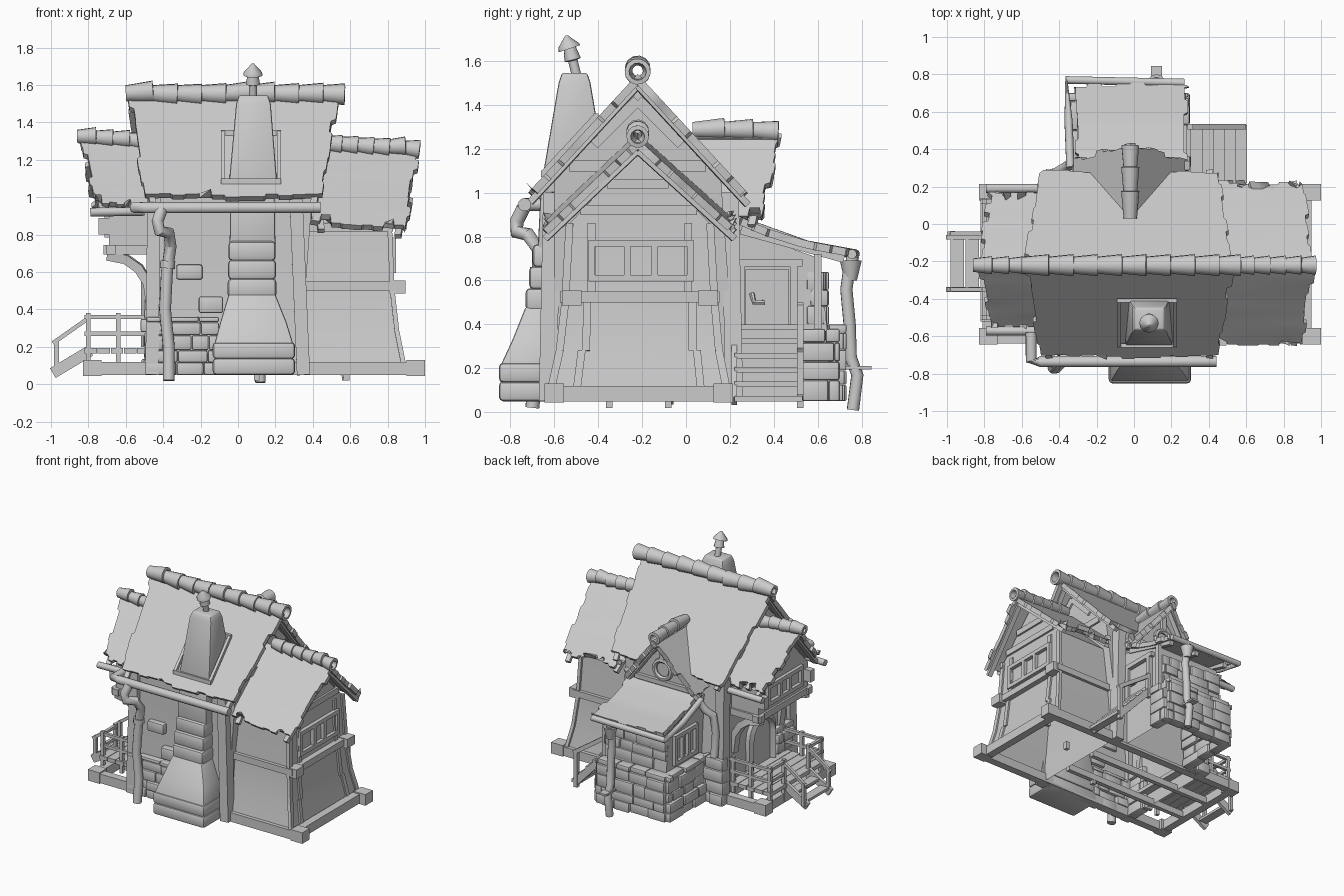
import bpy, bmesh, math, random
from mathutils import Vector as V, Matrix

random.seed(4)
if "Cube" in bpy.data.objects:
    bpy.data.objects.remove(bpy.data.objects["Cube"])
grey = bpy.data.materials.new("plain grey")
grey.use_nodes = True
grey.diffuse_color = (0.6, 0.6, 0.6, 1)
grey.node_tree.nodes["Principled BSDF"].inputs["Base Color"].default_value = (0.6, 0.6, 0.6, 1)
made = []


def finish(name, bm, bevel=0, thick=0):
    me = bpy.data.meshes.new(name)
    bm.to_mesh(me)
    bm.free()
    me.materials.append(grey)
    ob = bpy.data.objects.new(name, me)
    bpy.context.collection.objects.link(ob)
    if thick:
        m = ob.modifiers.new("thickness", 'SOLIDIFY')
        m.thickness, m.offset = thick, -1
    if bevel:
        m = ob.modifiers.new("worn edges", 'BEVEL')
        m.width, m.segments = bevel, 2
    made.append(ob)
    return ob


def add_beam(bm, a, b, w, h):
    a, b = V(a), V(b)
    d = (b - a).normalized()
    ref = V((1, 0, 0)) if abs(d.z) > .8 else V((0, 0, 1))
    side = d.cross(ref).normalized()
    up = side.cross(d)
    rot = Matrix((side, d, up)).transposed().to_4x4()
    m = Matrix.Translation((a + b) / 2) @ rot @ Matrix.Diagonal((w, (b - a).length, h, 1))
    bmesh.ops.create_cube(bm, size=1, matrix=m)


def beams(name, items, w=.04, h=.04):
    bm = bmesh.new()
    for a, b in items:
        add_beam(bm, a, b, w, h)
    return finish(name, bm)


def add_box(bm, lo, hi):
    lo, hi = V(lo), V(hi)
    m = Matrix.Translation((lo + hi) / 2) @ Matrix.Diagonal((*(hi - lo), 1))
    bmesh.ops.create_cube(bm, size=1, matrix=m)


def boxes(name, items, bevel=0):
    bm = bmesh.new()
    for lo, hi in items:
        add_box(bm, lo, hi)
    return finish(name, bm, bevel)


def bridge(bm, rings, start=True, end=True):
    n = len(rings[0])
    for r, s in zip(rings, rings[1:]):
        for i in range(n):
            bm.faces.new((r[i], r[(i + 1) % n], s[(i + 1) % n], s[i]))
    if start:
        bm.faces.new(rings[0][::-1])
    if end:
        bm.faces.new(rings[-1])
    bmesh.ops.recalc_face_normals(bm, faces=bm.faces)


# Stacked rectangles: each section is z, x0, x1, y0, y1
def loft(name, sections, bevel=0, floor=True):
    bm = bmesh.new()
    bridge(bm, [[bm.verts.new(p) for p in ((a, c, z), (b, c, z), (b, d, z), (a, d, z))]
                for z, a, b, c, d in sections], floor)
    return finish(name, bm, bevel)


def tube(name, pts, radius, sides=12, wall=0):
    pts = [V(p) for p in pts]
    radii = radius if isinstance(radius, list) else [radius] * len(pts)
    bm, rings, nrm = bmesh.new(), [], V((.31, .95, .11))
    for i, p in enumerate(pts):
        t = (pts[min(i + 1, len(pts) - 1)] - pts[max(i - 1, 0)]).normalized()
        nrm = (nrm - t * nrm.dot(t)).normalized()
        bi = t.cross(nrm)
        angles = [2 * math.pi * (k + .5) / sides for k in range(sides)]
        rings.append([bm.verts.new(p + radii[i] * (nrm * math.cos(q) + bi * math.sin(q))) for q in angles])
    bridge(bm, rings, not wall, not wall)
    return finish(name, bm, thick=wall)


def place(along_x, u, c, z):
    return (u, c, z) if along_x else (c, u, z)


# Ragged sheet running from u=lo to hi, following a path of (across, z) points
def slope(name, path, lo, hi, along_x=True, tilt=0, teeth=9, rows=8, jag=.016, taper=0):
    ts = [v for k in range(rows) for v in (k / rows, (k + .85) / rows)] + [1]
    us = [v for k in range(teeth) for v in (k / teeth, (k + .85) / teeth)] + [1]
    rnd = lambda n: [random.uniform(-jag, jag) for _ in range(n + 1)]
    eave, g0, g1 = rnd(teeth), rnd(rows), rnd(rows)
    bm, grid = bmesh.new(), []
    for i, t in enumerate(ts):
        f = t * (len(path) - 1)
        k = min(int(f), len(path) - 2)
        a, b = V(path[k]), V(path[k + 1])
        row = []
        for j, u in enumerate(us):
            p = a.lerp(b, f - k)
            if i == len(ts) - 1:
                p = p + (b - a).normalized() * eave[j // 2]
            x = (lo + g0[i // 2] + taper * t) * (1 - u) + (hi + g1[i // 2] - taper * t) * u
            row.append(bm.verts.new(place(along_x, x, p.x, p.y + tilt * (u - .5))))
        grid.append(row)
    for r, s in zip(grid, grid[1:]):
        for j in range(len(us) - 1):
            bm.faces.new((r[j], r[j + 1], s[j + 1], s[j]))
    bmesh.ops.recalc_face_normals(bm, faces=bm.faces)
    bm.normal_update()
    if sum(f.normal.z for f in bm.faces) < 0:
        bmesh.ops.reverse_faces(bm, faces=bm.faces)
    return finish(name, bm, thick=.035)


# Pair of slopes with gable boards and a row of overlapping ridge tiles
def gable_roof(name, lo, hi, apex, eaves, ends, along_x=True, tilt=0, tiles=6, r=.05, teeth=9, taper=.06):
    boards = []
    for k, eave in enumerate(eaves):
        slope(f"{name}_slope_{k}", [apex, eave], lo, hi, along_x, tilt, teeth, taper=taper)
        for u, s, dz in ((lo + .045, taper, -tilt / 2), (hi - .045, -taper, tilt / 2)):
            boards.append([place(along_x, u + s * n, c, z - .055 + dz) for n, (c, z) in enumerate((apex, eave))])
    beams(name + "_gable_boards", boards, .035, .03)
    a, b = (V(place(along_x, u, apex[0], apex[1] + .015 + dz)) for u, dz in zip(ends, (-tilt / 2, tilt / 2)))
    for k in range(tiles):
        p, q = a.lerp(b, k / tiles), a.lerp(b, min((k + 1.12) / tiles, 1))
        q.z += random.uniform(-.008, .012)
        tube(f"{name}_ridge_tile_{k}", [p, q], [r * .8, r * 1.08], wall=.02)


# Courses of uneven blocks from a to b, jutting out along a normal
def stones(name, a, b, z0, z1, out, step=.08):
    bm = bmesh.new()
    a, b, out = V(a), V(b), V(out)
    length, d = (b - a).length, (b - a).normalized()
    z = z0
    while z < z1 - .02:
        h, s = min(step * random.uniform(.8, 1.2), z1 - z), 0
        while s < length - .01:
            w = min(random.uniform(.09, .19), length - s)
            mid = (a + d * (s + w / 2)).to_3d() + out.to_3d() * random.uniform(-.012, .012)
            half = V((abs(d.x) * w + abs(out.x) * .08, abs(d.y) * w + abs(out.y) * .08, h)) * .49
            mid.z = z + h / 2
            add_box(bm, mid - half, mid + half)
            s += w
        z += h
    finish(name, bm, .01)


# House walls, open underneath
RY = -.22
loft("main_walls", [(.06, -.47, .36, -.62, .22), (.5, -.46, .36, -.6, .2), (1.05, -.46, .4, -.6, .16), (1.46, -.46, .4, RY, RY)], floor=False)
flare = [(.08, .89, -.62, .19), (.28, .85, -.575, .15), (.5, .825, -.55, .13), (.86, .81, -.53, .11)]
loft("left_wing_walls", [(z, .355, x, a, b) for z, x, a, b in flare] + [(1.19, .355, .81, RY, RY)], floor=False)
loft("right_wing_walls", [(.73, -.69, -.4, -.5, .1), (.93, -.69, -.4, -.5, .1), (1.23, -.69, -.4, RY, RY)])
loft("lean_to_walls", [(.06, -.3, .25, .15, .66), (.4, -.28, .24, .15, .64), (.7, -.28, .25, .15, .61), (.83, -.28, .25, .15, .24)], floor=False)
loft("dormer_wall", [(.8, -.25, .21, .1, .3), (.91, -.25, .21, .1, .3), (1.2, -.02, -.02, .1, .3)])

# Roofs
gable_roof("main_roof", -.58, .53, (RY, 1.54), [(-.71, 1.01), (.28, 1.0)], (-.6, .57), tiles=9, r=.055, teeth=13, taper=.08)
gable_roof("left_wing_roof", .34, .96, (RY, 1.26), [(-.64, .86), (.22, .86)], (.46, .97), tilt=-.03, r=.048)
gable_roof("right_wing_roof", -.83, -.36, (RY, 1.3), [(-.54, .97), (.16, .97)], (-.86, -.5), tilt=-.02, tiles=4, r=.045)
gable_roof("dormer_roof", .0, .425, (-.02, 1.27), [(-.32, .9), (.28, .9)], (.03, .42), along_x=False, tiles=3, r=.045, teeth=5, taper=.08)
slope("lean_to_roof", [(.2, .91), (.36, .84), (.55, .78), (.74, .745)], -.31, .28, teeth=8)
beams("lean_to_rafters", [((x, .25, .83), (x, .72, .7)) for x in (-.27, 0, .24)], .035, .04)

# Left wing timber frame
frame = []
for (z, x, a, b), (z2, x2, a2, b2) in zip(flare, flare[1:]):
    frame += [((x, a, z), (x2, a2, z2)), ((x, b, z), (x2, b2, z2)), ((x, a + .12, z), (x2, a2 + .1, z2)), ((x, b - .12, z), (x2, b2 - .1, z2))]
beams("left_wing_posts", frame, .035, .025)
beams("left_wing_tie_beams", [((.81, -.48, .92), (.81, .05, .92)), ((.36, -.53, .84), (.83, -.53, .84)),
      ((.81, -.36, 1.04), (.81, -.08, 1.04))], .03, .045)
beams("middle_beams", [((.845, -.54, .525), (.845, .12, .525)), ((.36, -.55, .525), (.86, -.55, .525)), ((.36, .13, .525), (.86, .13, .525))], .045, .05)
boxes("middle_beam_ends", [((.81, y - .045, .485), (.895, y + .045, .555)) for y in (-.52, .1)])


def window(name, x, out, y0, y1, z0, z1):
    ys = [y0, y0 + (y1 - y0) * .36, y0 + (y1 - y0) * .64, y1]
    beams(name, [((x + out, y, z0), (x + out, y, z1)) for y in ys]
          + [((x + out, y0 - .015, z), (x + out, y1 + .015, z)) for z in (z0, z1)], .03, .03)


window("left_wing_window", .82, .01, -.43, .02, .61, .77)
window("right_wing_window", -.69, -.01, -.4, 0, .8, .93)

# Main posts and ground beams
beams("main_posts", [((.31, -.61, 1.0), (.35, -.63, .05)), ((.31, .2, 1), (.35, .22, .05)), ((-.45, .19, 1.), (-.46, .22, .05)), ((-.45, -.59, 1.0), (-.46, -.62, .05))], .08, .07)
beams("main_gable_beams", [((x, -.53, 1.12), (x, .09, 1.12)) for x in (.4, -.46)]
      + [((x, -.42, 1.22), (x, RY, 1.42)) for x in (.4, -.46)] + [((x, -.02, 1.22), (x, RY, 1.42)) for x in (.4, -.46)], .03, .05)
beams("ground_beams", [((-.82, y, .085), (.98, y, .085)) for y in (-.61, .18)]
      + [((x, -.61, .085), (x, .18, .085)) for x in (-.78, .92)], .06, .07)
boxes("ground_beam_ends", [((x - .05, y - .045, .045), (x + .05, y + .045, .13)) for x in (-.78, .95) for y in (-.6, .17)])
beams("floor_joists", [((-.8, y, .075), (.34, y, .075)) for y in (-.35, -.08)], .035, .05)
beams("short_pegs", [((x, y, .02), (x, y, .08)) for x, y in ((.1, -.35), (.58, -.08))], .03, .03)

# Overhang of the right wing
beams("overhang_beams", [((-.72, y, .72), (-.42, y, .72)) for y in (-.49, .09)] + [((-.68, -.53, .72), (-.68, .13, .72))], .05, .05)
boxes("overhang_beam_ends", [((-.745, y - .025, .8), (-.68, y + .025, .89)) for y in (-.48, .08)])
for side, y in (("front", -.48), ("back", .08)):
    tube(side + "_curved_brace", [(-.7, y, .69), (-.6, y, .67), (-.53, y, .62), (-.48, y, .54), (-.46, y, .4)], .035, 4)
for side, y in (("front", -.572), ("back", .19)):
    tube(side + "_wing_gutter", [(-.79, y, .92), (-.5, y, .925)], .024)

# Arched entrance
arch = [(-.49, RY + .14 * math.cos(q), .42 + .14 * math.sin(q)) for q in [math.pi * k / 8 for k in range(9)]]
tube("arched_door_frame", [(-.49, RY + .14, .2)] + arch + [(-.49, RY - .14, .2)], .03, 4)
tube("arched_door_top", [(-.46, RY, .42), (-.485, RY, .42)], .13, 20)
boxes("arched_door", [((-.485, RY - .13, .2), (-.46, RY + .13, .42))])

# Right porch, railing and stair
boxes("porch_planks", [((x, -.52, .165), (x + .066, .14, .195)) for x in [-.82 + .07 * k for k in range(6)]])
rail, posts = [], []
for y, e in ((-.5, -.35), (.12, -.05)):
    posts += [((x, y, .1), (x, y, .38)) for x in (-.8, -.64, -.49)] + [((-.8, e, .06), (-.8, e, .38)), ((-.97, e, .06), (-.97, e, .24))]
    for z in (.27, .36):
        rail += [((-.82, y, z), (-.46, y, z)), ((-.8, y, z), (-.8, e, z))]
    rail.append(((-.79, e, .36), (-.99, e, .22)))
beams("porch_posts", posts, .025, .025)
beams("porch_rails", rail, .022, .022)
beams("porch_stair_sides", [((-.79, y, .18), (-.99, y, .06)) for y in (-.35, -.07)], .025, .06)
boxes("porch_treads", [((x, -.35, z), (x + .07, -.07, z + .02)) for x, z in ((-.9, .13), (-.98, .08))])

# Back stair and side door
boxes("back_treads", [((.54 - .06 * k, .22, .05 + .065 * k), (.605 - .06 * k, .53, .075 + .065 * k)) for k in range(6)])
beams("back_stair_sides", [((.58, y, .05), (.28, y, .37)) for y in (.22, .52)], .025, .05)
beams("back_stair_rail", [((.57, .52, .02), (.57, .52, .3)), ((.3, .52, .3), (.3, .52, .5)), ((.3, .52, .48), (.59, .52, .28))], .03, .03)
boxes("side_door", [((.24, .27, .4), (.265, .47, .65))])
beams("side_door_frame", [((.265, .25, .38), (.265, .25, .69)), ((.265, .49, .38), (.265, .49, .69)), ((.265, .2, .68), (.265, .53, .68)),
      ((.265, .6, .38), (.265, .6, .72))], .035, .035)
tube("door_handle", [(.27, .3, .54), (.29, .31, .5), (.29, .36, .5)], .012, 6)
window("lean_to_window", -.28, -.01, .3, .55, .44, .64)

# Stonework
stones("lean_to_back_stones", (-.32, .68), (.27, .68), .05, .4, (0, 1))
stones("lean_to_upper_stones", (-.28, .6), (.25, .6), .4, .64, (0, 1))
stones("lean_to_left_stones", (.25, .53), (.25, .7), .05, .38, (1, 0))
stones("lean_to_right_stones", (-.31, .22), (-.31, .7), .05, .4, (1, 0))
stones("back_corner_stones", (-.5, .23), (-.32, .23), .05, .42, (0, 1))
stones("front_stones", (-.49, -.62), (-.1, -.62), .05, .36, (0, 1))
stones("right_wall_stones", (-.47, -.6), (-.47, -.4), .05, .4, (1, 0))
boxes("loose_stones", [((-.33, -.64, .56), (-.19, -.58, .64)), ((-.21, -.65, .38), (-.08, -.58, .47)), ((-.36, -.64, .3), (-.2, -.58, .36))], .012)

# Chimney
loft("chimney_hearth", [(.2, -.13, .3, -.85, -.58), (.33, -.095, .26, -.79, -.58), (.48, -.05, .2, -.73, -.58)], .01)
boxes("hearth_courses", [((-.135, -.852, z), (.305, -.58, z + h)) for z, h in ((.05, .09), (.135, .09))], .02)
boxes("flue_courses", [((-.055 + .002 * k, -.73 + .016 * k, .46 + .1 * k), (.205 - .002 * k, -.56, .565 + .1 * k)) for k in range(3)], .02)
loft("plastered_flue", [(.74, -.045, .2, -.675, -.56), (1.05, -.04, .195, -.66, -.56)], .01)
loft("chimney_stack", [(1.0, -.055, .215, -.665, -.35), (1.5, -.01, .175, -.58, -.435), (1.545, .005, .16, -.565, -.45)], .01)
flash = lambda x, y: (x, y, 1.55 + 1.08 * (y - RY))
beams("chimney_flashing", [(flash(x, -.65), flash(x, -.41)) for x in (-.08, .22)]
      + [(flash(-.09, y), flash(.23, y)) for y in (-.65, -.41)], .022, .03)
tube("chimney_pot", [(.08, -.49, 1.5), (.08, -.515, 1.6), (.08, -.516, 1.605), (.08, -.53, 1.66)], [.022, .022, .038, .028])
tube("chimney_cap", [(.08, -.53, 1.655), (.08, -.535, 1.67), (.08, -.545, 1.715)], [.052, .048, .006])

# Gutters and drainpipes
tube("front_gutter", [(-.55, -.58, .945), (-.55, -.73, .945), (-.5, -.735, .945), (.44, -.735, .945)], .03)
tube("front_drainpipe", [(-.41, -.74, .93), (-.43, -.77, .87), (-.42, -.77, .82), (-.37, -.72, .81), (-.36, -.67, .74), (-.38, -.67, .6), (-.39, -.68, .4), (-.37, -.68, .2), (-.37, -.7, .02)], .032)
tube("front_pipe_collar", [(-.375, -.67, .66), (-.378, -.67, .62)], .04)
tube("back_gutter", [(-.34, .3, .85), (-.35, .55, .76), (-.36, .77, .72), (.27, .755, .72)], .022)
tube("back_drainpipe", [(.12, .76, .71), (.12, .74, .63), (.12, .73, .56), (.12, .745, .4), (.12, .75, .25), (.12, .78, .17), (.12, .76, .01)], .028)
tube("back_pipe_funnel", [(.12, .75, .6), (.12, .75, .69)], [.028, .05])
boxes("back_pipe_bracket", [((.09, .72, .195), (.15, .845, .21))])
tube("side_drainpipe", [(-.34, .32, .84), (-.37, .3, .78), (-.42, .27, .74), (-.43, .25, .6), (-.43, .27, .42)], .028)

# Round dormer window
ring = [(-.02 + .07 * math.cos(q), .31, 1.0 + .07 * math.sin(q)) for q in [math.tau * k / 16 for k in range(17)]]
tube("round_dormer_window", ring, .018, 6)
beams("dormer_beams", [((-.25, .31, .9), (.21, .31, .9)), ((-.02, .31, 1.08), (-.02, .31, 1.19))], .03, .035)

# Apply thickness and bevels, then keep only the sharp edges sharp
for ob in bpy.context.selected_objects:
    ob.select_set(False)
for ob in made:
    ob.select_set(True)
bpy.context.view_layer.objects.active = made[0]
bpy.ops.object.convert(target='MESH')
bpy.ops.object.shade_smooth_by_angle(angle=math.radians(35))
